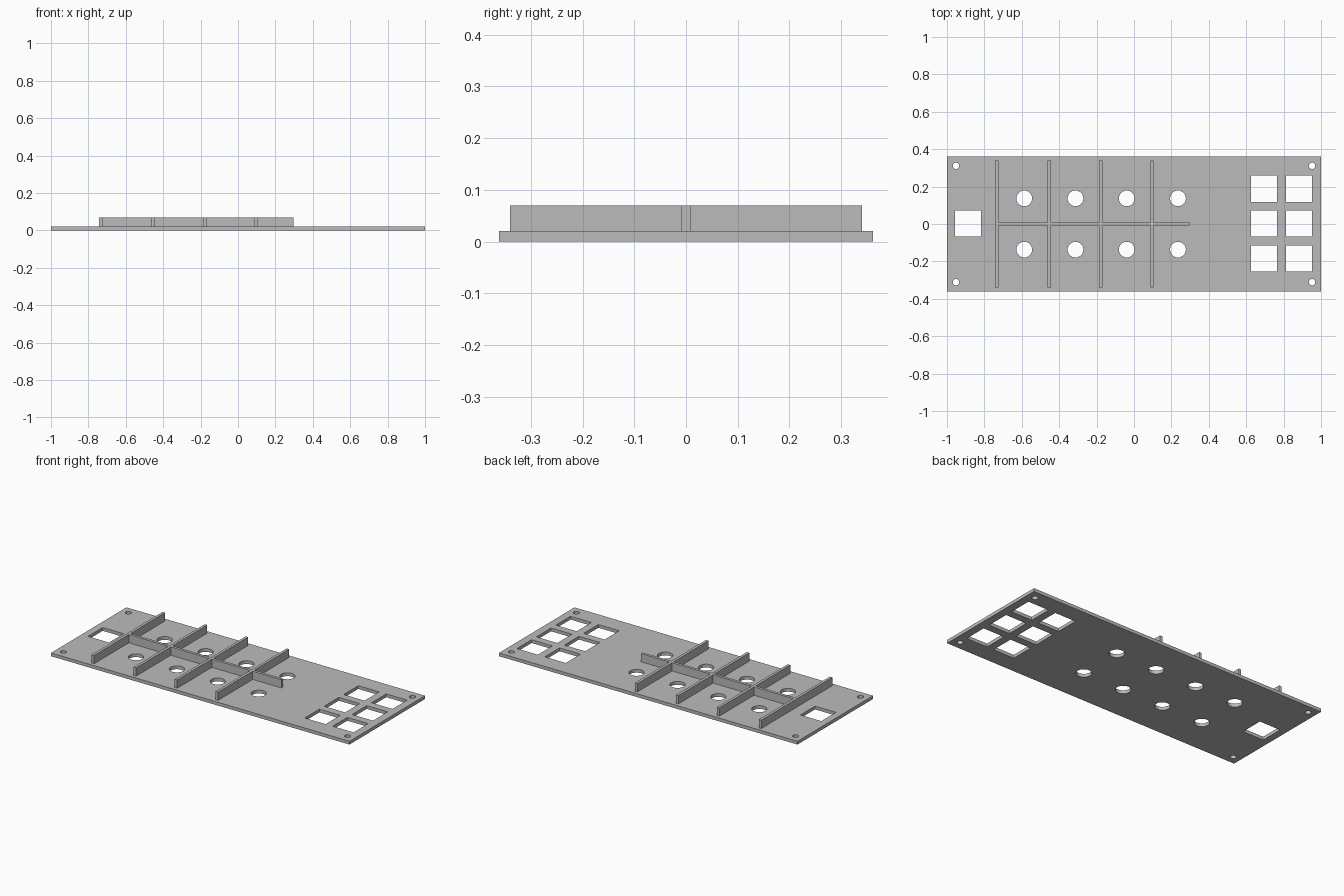
import bpy, bmesh
from mathutils import Matrix

cube = bpy.data.objects.get("Cube")
if cube:
    bpy.data.objects.remove(cube, do_unlink=True)

THICK, TOP, RIB = 0.02, 0.07, 0.017

grey = bpy.data.materials.new("light grey plastic")
grey.use_nodes = True
grey.diffuse_color = (0.5, 0.5, 0.5, 1)
grey.node_tree.nodes["Principled BSDF"].inputs["Base Color"].default_value = (0.5, 0.5, 0.5, 1)


def add_box(bm, x, y, z, sx, sy, sz):
    bmesh.ops.create_cube(bm, size=1, matrix=Matrix.Translation((x, y, z)) @ Matrix.Diagonal((sx, sy, sz, 1)))


def add_cylinder(bm, x, y, radius, sides):
    bmesh.ops.create_cone(bm, cap_ends=True, segments=sides, radius1=radius, radius2=radius,
                          depth=0.1, matrix=Matrix.Translation((x, y, THICK / 2)))


def make_object(name, bm):
    mesh = bpy.data.meshes.new(name)
    bm.to_mesh(mesh)
    bm.free()
    mesh.materials.append(grey)
    obj = bpy.data.objects.new(name, mesh)
    bpy.context.collection.objects.link(obj)
    return obj


def combine(obj, other, operation):
    """Apply a boolean, then drop the helper object."""
    other.hide_render = True
    mod = obj.modifiers.new("boolean", 'BOOLEAN')
    mod.operation, mod.solver, mod.object = operation, 'EXACT', other
    bpy.context.view_layer.objects.active = obj
    bpy.ops.object.modifier_apply(modifier=mod.name)
    bpy.data.objects.remove(other, do_unlink=True)


# Flat panel
bm = bmesh.new()
add_box(bm, 0, 0, THICK / 2, 2, 0.722, THICK)
panel = make_object("panel", bm)

# Openings: square cut-outs, round knob holes, corner screw holes
bm = bmesh.new()
windows = [(x, y) for x in (0.695, 0.882) for y in (-0.184, 0.002, 0.188)]
for x, y in windows + [(-0.887, 0.002)]:
    add_box(bm, x, y, THICK / 2, 0.14, 0.14, 0.1)
for side in (-1, 1):
    for i in range(4):
        add_cylinder(bm, -0.587 + i * 0.274, side * 0.137, 0.042, 48)
    for end in (-1, 1):
        add_cylinder(bm, end * 0.952, side * 0.311, 0.017, 32)
combine(panel, make_object("opening_cutter", bm), 'DIFFERENCE')

# Stiffening ribs: one long spine joined by four cross ribs
height, mid = TOP - THICK, (TOP + THICK) / 2
bm = bmesh.new()
left_end, right_end = -0.735, 0.296
add_box(bm, (left_end + right_end) / 2, 0, mid, right_end - left_end, RIB, height)
ribs = make_object("ribs", bm)
bm = bmesh.new()
for x in (-0.734, -0.453, -0.178, 0.096):
    add_box(bm, x, 0, mid, RIB, 0.68, height)
combine(ribs, make_object("cross_ribs", bm), 'UNION')
